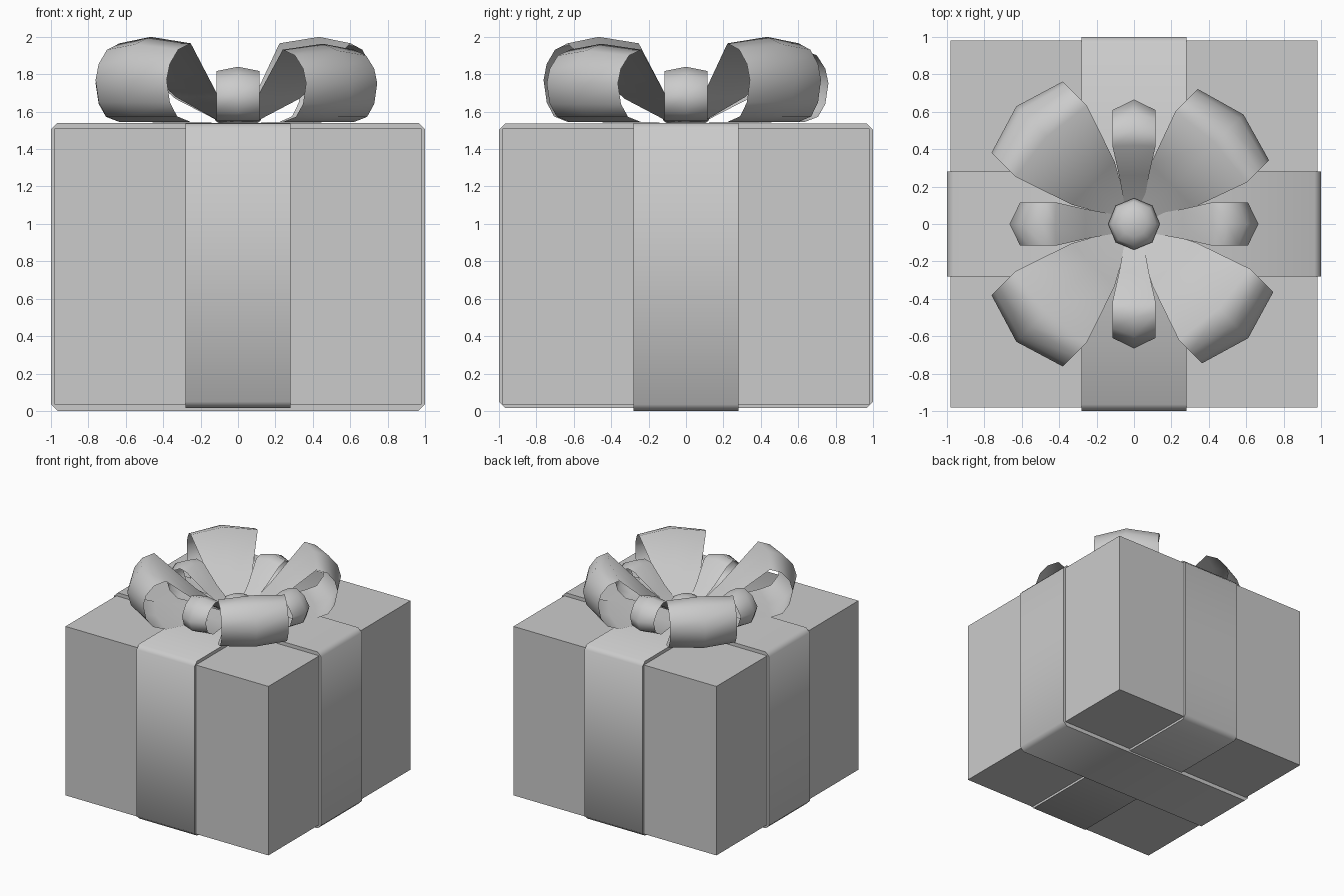
import bpy
import math
from mathutils import Matrix

cube = bpy.data.objects.get("Cube")
if cube:
    bpy.data.objects.remove(cube, do_unlink=True)

grey = bpy.data.materials.new("plain grey")
grey.use_nodes = True
grey.diffuse_color = (0.6, 0.6, 0.6, 1)
grey.node_tree.nodes["Principled BSDF"].inputs["Base Color"].default_value = (0.6, 0.6, 0.6, 1)


def finish(obj, angle=None):
    """Give the object its colour and optional smooth shading."""
    obj.data.materials.append(grey)
    bpy.ops.object.select_all(action="DESELECT")
    obj.select_set(True)
    bpy.context.view_layer.objects.active = obj
    if angle:
        bpy.ops.object.shade_smooth_by_angle(angle=math.radians(angle))
    return obj


def mesh_object(name, verts, faces, angle):
    mesh = bpy.data.meshes.new(name)
    mesh.from_pydata(verts, [], faces)
    mesh.update()
    obj = bpy.data.objects.new(name, mesh)
    bpy.context.collection.objects.link(obj)
    return finish(obj, angle)


# Box
BOTTOM, TOP, HALF = 0.035, 1.51, 0.98
bpy.ops.mesh.primitive_cube_add(size=1, location=(0, 0, (BOTTOM + TOP) / 2))
box = bpy.context.object
box.name = "box"
box.scale = (2 * HALF, 2 * HALF, TOP - BOTTOM)
bpy.ops.object.transform_apply(location=False, rotation=False, scale=True)
finish(box)


# Ribbon bands wrapped round the box, with chamfered corners
def band(name, low, high, turn):
    c, w = 0.035, 0.28
    outline = [(1 - c, low), (1, low + c), (1, high - c), (1 - c, high)]
    outline += [(-x, z) for x, z in reversed(outline)]
    n = len(outline)
    verts = [(x, y, z) for y in (-w, w) for x, z in outline]
    faces = [(i, (i + 1) % n, (i + 1) % n + n, i + n) for i in range(n)]
    faces = [tuple(reversed(f)) for f in faces]
    faces += [tuple(range(n)), tuple(reversed(range(n, 2 * n)))]
    obj = mesh_object(name, verts, faces, 60)
    obj.data.transform(Matrix.Rotation(turn, 4, "Z"))
    obj.data.update()
    # Keep every face pointing outward
    import bmesh
    bm = bmesh.new()
    bm.from_mesh(obj.data)
    bmesh.ops.recalc_face_normals(bm, faces=bm.faces)
    bm.to_mesh(obj.data)
    bm.free()


band("ribbon_side_to_side", 0.0, 1.54, 0)
band("ribbon_front_to_back", 0.015, 1.538, math.pi / 2)


# Bow loops: centre-line points are (radius, height, half width)
BIG = [(0.10, 1.55, 0.045), (0.31, 1.68, 0.163), (0.66, 2.0, 0.269),
       (0.78, 1.96, 0.269), (0.86, 1.87, 0.269), (0.89, 1.77, 0.269),
       (0.86, 1.65, 0.269), (0.79, 1.575, 0.269), (0.66, 1.545, 0.269),
       (0.31, 1.543, 0.163), (0.10, 1.543, 0.045)]
SMALL = [(0.10, 1.55, 0.05), (0.26, 1.66, 0.08), (0.42, 1.82, 0.115),
         (0.5, 1.84, 0.115), (0.6, 1.79, 0.115), (0.665, 1.69, 0.115),
         (0.63, 1.6, 0.115), (0.53, 1.55, 0.115), (0.26, 1.546, 0.08),
         (0.10, 1.546, 0.05)]


def bow_loop(name, path, pivot, degrees, reach=1, lift=1):
    pr, pz = pivot
    verts, faces = [], []
    for r, z, w in path:
        # The ribbon edges pull inward, so the middle bulges
        edge_r = pr + (r - pr) * 0.79 if r > pr else r
        edge_z = pz + (z - pz) * 0.85 if z > pz else z
        for x, y, h in ((edge_r, -w, edge_z), (r, 0, z), (edge_r, w, edge_z)):
            verts.append((x * reach, y, 1.54 + (h - 1.54) * lift))
    for i in range(len(path) - 1):
        for j in (0, 1):
            a = 3 * i + j
            faces.append((a, a + 1, a + 4, a + 3))
    # Path runs up, out and under, so flip the faces to point outward
    faces = [tuple(reversed(f)) for f in faces]
    obj = mesh_object(name, verts, faces, 85)
    obj.data.transform(Matrix.Rotation(math.radians(degrees), 4, "Z"))
    if obj.data.polygons[6].normal.z < 0:
        obj.data.flip_normals()


bow_loop("big_loop_back_left", BIG, (0.5, 1.77), 45, 0.93, 1.0)
bow_loop("big_loop_back_right", BIG, (0.5, 1.77), 135, 1.0, 0.92)
bow_loop("big_loop_front_right", BIG, (0.5, 1.77), 225, 1.0, 1.0)
bow_loop("big_loop_front_left", BIG, (0.5, 1.77), 315, 0.97, 0.92)
for side, degrees in (("left", 0), ("back", 90), ("right", 180), ("front", 270)):
    bow_loop("small_loop_" + side, SMALL, (0.4, 1.69), degrees)

# Knot in the middle of the bow
bpy.ops.mesh.primitive_uv_sphere_add(segments=8, ring_count=6, radius=1, location=(0, 0, 1.59))
knot = bpy.context.object
knot.name = "bow_knot"
knot.scale = (0.138, 0.138, 0.08)
bpy.ops.object.transform_apply(location=False, rotation=False, scale=True)
finish(knot, 80)
